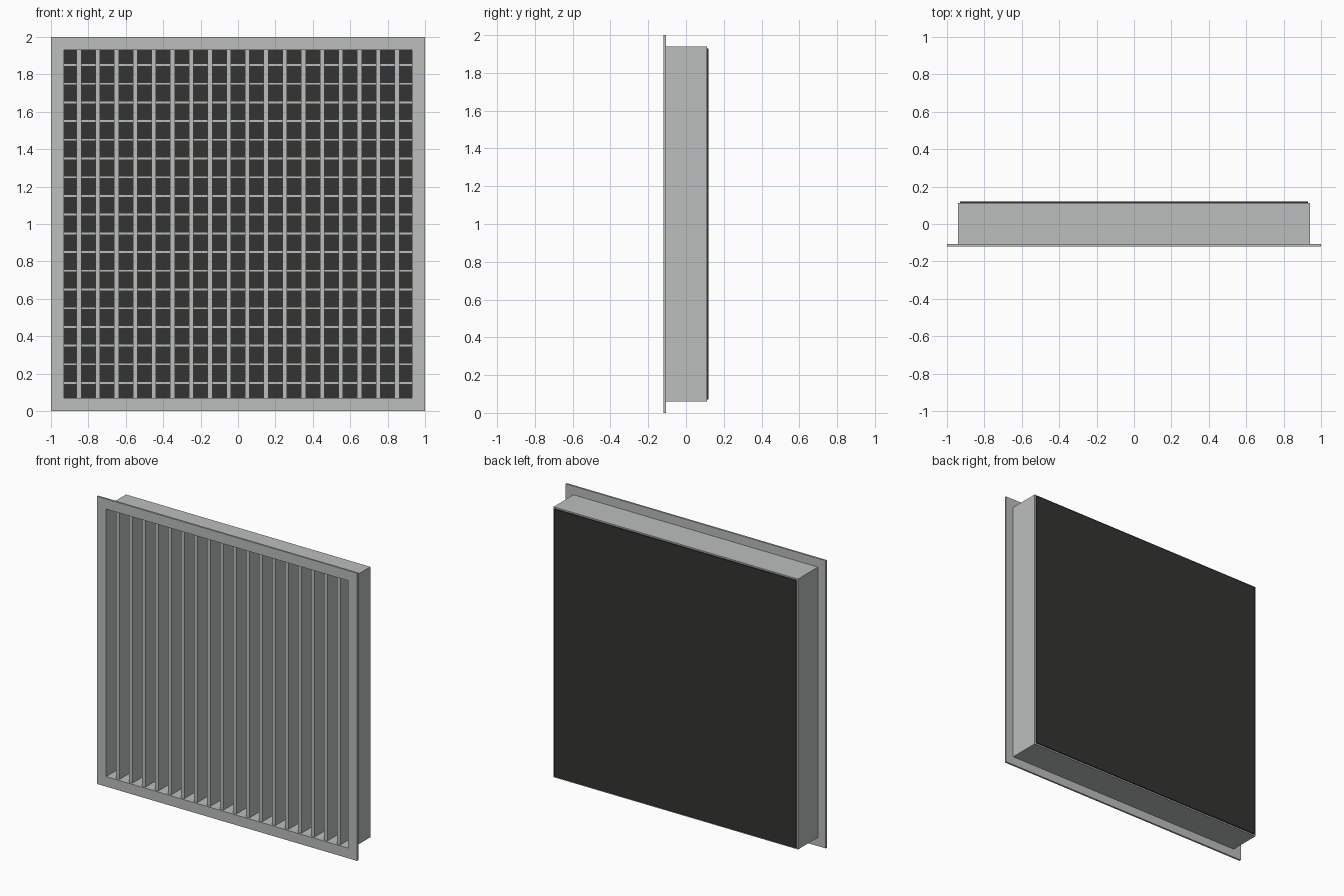
import bpy

if "Cube" in bpy.data.objects:
    bpy.data.objects.remove(bpy.data.objects["Cube"])

def material(name, rgb):
    m = bpy.data.materials.new(name)
    m.diffuse_color = (*rgb, 1)
    m.use_nodes = True
    m.node_tree.nodes["Principled BSDF"].inputs["Base Color"].default_value = m.diffuse_color
    return m

METAL = material("light grey metal", (0.50, 0.52, 0.515))
DARK = material("dark backing", (0.033, 0.033, 0.032))

def boxes(name, mat, bounds):
    """One object made of boxes given as (x0, x1, y0, y1, z0, z1)."""
    verts, faces = [], []
    for x0, x1, y0, y1, z0, z1 in bounds:
        n = len(verts)
        verts += [(x, y, z) for x in (x0, x1) for y in (y0, y1) for z in (z0, z1)]
        faces += [[n + i for i in f] for f in (
            (0, 1, 3, 2), (4, 6, 7, 5), (0, 4, 5, 1),
            (2, 3, 7, 6), (0, 2, 6, 4), (1, 5, 7, 3))]
    mesh = bpy.data.meshes.new(name)
    mesh.from_pydata(verts, [], faces)
    mesh.materials.append(mat)
    ob = bpy.data.objects.new(name, mesh)
    bpy.context.collection.objects.link(ob)
    return ob

def ring(name, outer, inner, y0, y1):
    """Square frame centred on z = 1, as one clean mesh."""
    verts = [(sx * r, y, 1 + sz * r) for y in (y0, y1) for r in (outer, inner)
             for sx, sz in ((-1, -1), (1, -1), (1, 1), (-1, 1))]
    faces = []
    for i in range(4):
        j = (i + 1) % 4
        faces += [(i, j, 4 + j, 4 + i), (8 + i, 12 + i, 12 + j, 8 + j),
                  (i, 8 + i, 8 + j, j), (4 + i, 4 + j, 12 + j, 12 + i)]
    mesh = bpy.data.meshes.new(name)
    mesh.from_pydata(verts, [], faces)
    mesh.materials.append(METAL)
    ob = bpy.data.objects.new(name, mesh)
    bpy.context.collection.objects.link(ob)
    return ob

# Front flange and the duct collar behind it
ring("front_flange", 1.0, 0.93, -0.12, -0.107)
ring("duct_collar", 0.94, 0.93, -0.107, 0.112)

# Vertical vanes in front, horizontal vanes behind
steps = [-0.85 + 0.1 * i for i in range(18)]
boxes("vertical_vanes", METAL,
      [(x - 0.0125, x + 0.0125, -0.107, 0.0, 0.07, 1.93) for x in steps])
boxes("horizontal_vanes", METAL,
      [(-0.93, 0.93, 0.005, 0.1, 1 + z - 0.0075, 1 + z + 0.0075) for z in steps])

# Dark plate closing the back
boxes("back_plate", DARK, [(-0.93, 0.93, 0.108, 0.12, 0.07, 1.93)])
